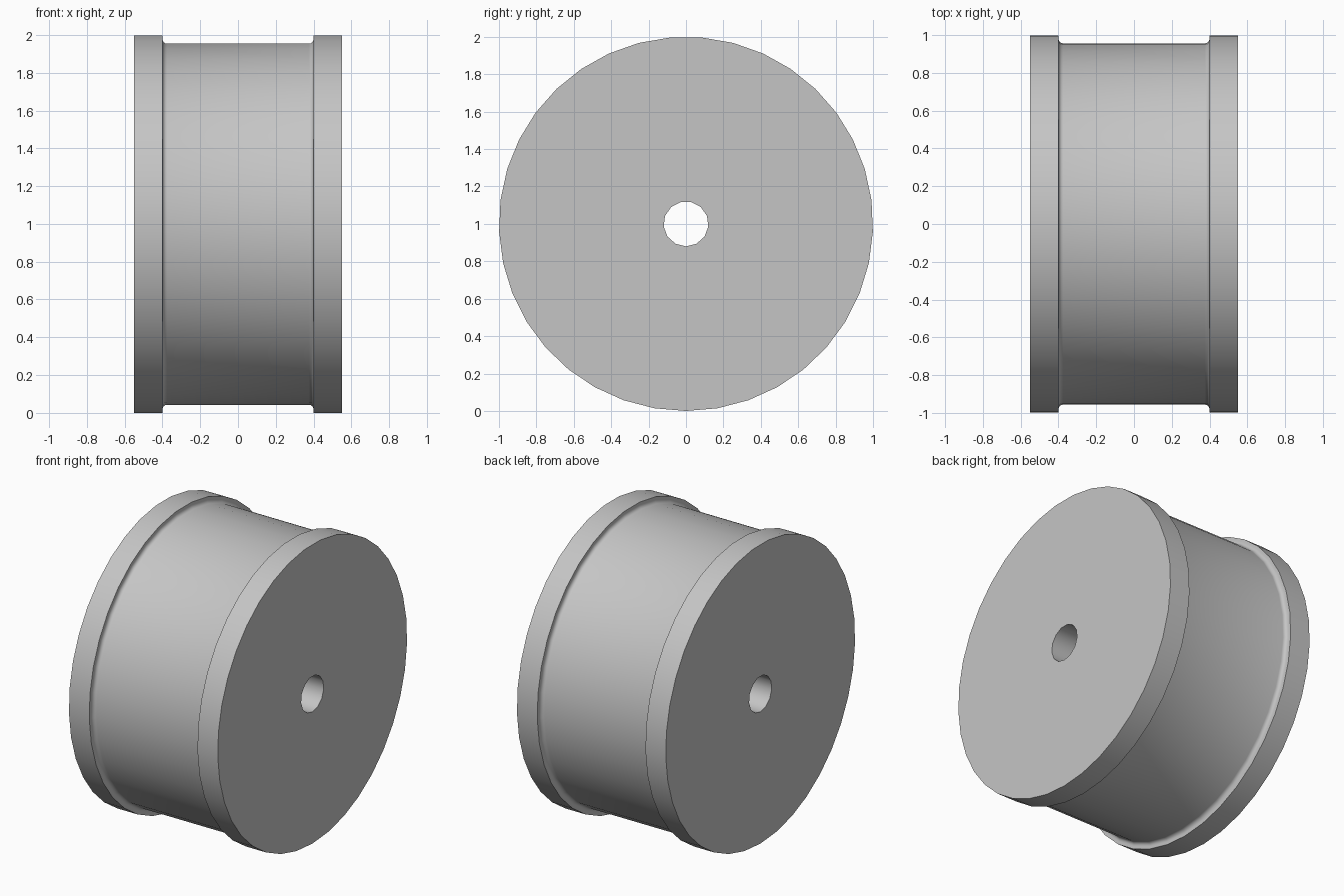
import bpy
import bmesh
from math import sin, cos, pi, radians

cube = bpy.data.objects.get("Cube")
if cube:
    bpy.data.objects.remove(cube, do_unlink=True)

HALF_WIDTH = 0.55
FLANGE_INNER = 0.40
RIM_RADIUS = 1.0
BARREL_RADIUS = 0.957
FILLET = 0.025
BORE_RADIUS = 0.12
RIM_SIDES = 37
BORE_SIDES = 13

# Single grey material
grey = bpy.data.materials.new("plain grey")
colour = (0.56, 0.56, 0.56, 1.0)
grey.diffuse_color = colour
grey.use_nodes = True
grey.node_tree.nodes["Principled BSDF"].inputs["Base Color"].default_value = colour


def ring(bm, x, radius, sides):
    """Ring of vertices around the x axis, starting at the bottom."""
    steps = [2 * pi * i / sides for i in range(sides)]
    return [bm.verts.new((x, radius * sin(a), 1 - radius * cos(a))) for a in steps]


def revolve(bm, profile, sides):
    """Skin an (x, radius) profile and return the two end rings."""
    rings = [ring(bm, x, r, sides) for x, r in profile]
    for a, b in zip(rings, rings[1:]):
        for i in range(sides):
            j = (i + 1) % sides
            bm.faces.new((a[i], a[j], b[j], b[i]))
    return rings[0], rings[-1]


def ring_edges(bm, verts):
    return [bm.edges.get((v, verts[i - 1])) for i, v in enumerate(verts)]


# Right half of the outline: flange, then concave fillet down to the barrel
right_half = [(HALF_WIDTH, RIM_RADIUS), (FLANGE_INNER, RIM_RADIUS)]
for k in range(5):
    a = radians(90 * k / 4)
    right_half.append((FLANGE_INNER - FILLET + FILLET * cos(a),
                       BARREL_RADIUS + FILLET - FILLET * sin(a)))
outline = [(-x, r) for x, r in right_half] + right_half[::-1]

bm = bmesh.new()
outer = revolve(bm, outline, RIM_SIDES)
bore = revolve(bm, [(-HALF_WIDTH, BORE_RADIUS), (HALF_WIDTH, BORE_RADIUS)], BORE_SIDES)

# Flat end faces between rim and bore
for rim, hole in zip(outer, bore):
    edges = ring_edges(bm, rim) + ring_edges(bm, hole)
    bmesh.ops.triangle_fill(bm, edges=edges, use_beauty=True)
bmesh.ops.recalc_face_normals(bm, faces=bm.faces)

mesh = bpy.data.meshes.new("flanged_spool")
bm.to_mesh(mesh)
bm.free()
mesh.materials.append(grey)
spool = bpy.data.objects.new("flanged_spool", mesh)
bpy.context.collection.objects.link(spool)

# Smooth barrel, sharp flange edges
bpy.ops.object.select_all(action="DESELECT")
spool.select_set(True)
bpy.context.view_layer.objects.active = spool
bpy.ops.object.shade_smooth_by_angle(angle=radians(35))
